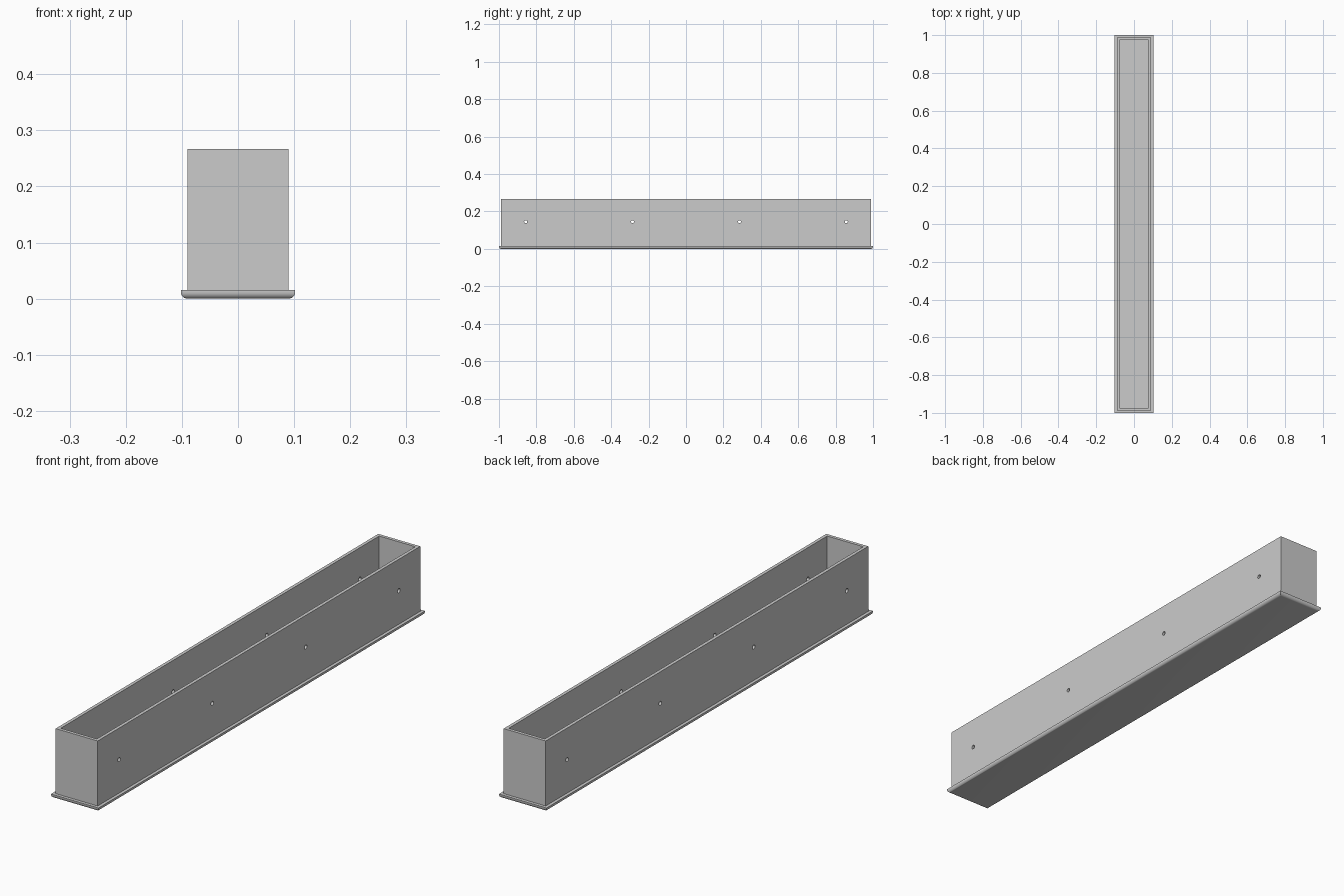
import bpy
import bmesh
import math
from mathutils import Matrix, Vector

old = bpy.data.objects.get("Cube")
if old:
    bpy.data.objects.remove(old, do_unlink=True)

grey = bpy.data.materials.new("plain grey")
grey.use_nodes = True
colour = (0.6, 0.6, 0.6, 1)
grey.diffuse_color = colour
grey.node_tree.nodes["Principled BSDF"].inputs["Base Color"].default_value = colour

BASE_H, TOP, WALL, FLOOR = 0.015, 0.267, 0.018, 0.02


def make_object(name, bm):
    bmesh.ops.recalc_face_normals(bm, faces=bm.faces)
    mesh = bpy.data.meshes.new(name)
    bm.to_mesh(mesh)
    bm.free()
    mesh.materials.append(grey)
    obj = bpy.data.objects.new(name, mesh)
    bpy.context.collection.objects.link(obj)
    return obj


def block(half_x, half_y, low, high):
    bm = bmesh.new()
    size = Matrix.Diagonal((2 * half_x, 2 * half_y, high - low, 1))
    place = Matrix.Translation((0, 0, (low + high) / 2))
    bmesh.ops.create_cube(bm, size=1, matrix=place @ size)
    return bm


def activate(obj):
    bpy.ops.object.select_all(action="DESELECT")
    obj.select_set(True)
    bpy.context.view_layer.objects.active = obj


# Base flange with a rounded underside
bm = block(0.102, 1.0, 0, BASE_H)
low_edges = [e for e in bm.edges if all(v.co.z < 0.001 for v in e.verts)]
bmesh.ops.bevel(bm, geom=low_edges, offset=0.012, segments=6,
                profile=0.5, affect="EDGES")
base = make_object("base_flange", bm)
activate(base)
bpy.ops.object.shade_smooth_by_angle(angle=math.radians(30))

# Open trough: inset the top face and push it down to the floor
bm = block(0.09, 0.988, BASE_H, TOP)
bm.faces.ensure_lookup_table()
top = max(bm.faces, key=lambda f: f.calc_center_median().z)
bmesh.ops.inset_region(bm, faces=[top], thickness=WALL)
pushed = bmesh.ops.extrude_face_region(bm, geom=[top])
verts = [g for g in pushed["geom"] if isinstance(g, bmesh.types.BMVert)]
bmesh.ops.translate(bm, verts=verts, vec=Vector((0, 0, FLOOR - TOP)))
if top.is_valid:
    bmesh.ops.delete(bm, geom=[top], context="FACES_ONLY")
trough = make_object("trough", bm)

# Screw holes through both long walls
bm = bmesh.new()
for y in (-0.857, -0.286, 0.286, 0.857):
    place = Matrix.Translation((0, y, 0.145)) @ Matrix.Rotation(math.pi / 2, 4, "Y")
    bmesh.ops.create_cone(bm, cap_ends=True, segments=16, radius1=0.008,
                          radius2=0.008, depth=0.4, matrix=place)
cutter = make_object("hole_cutter", bm)
cutter.hide_render = True
activate(trough)
cut = trough.modifiers.new("holes", "BOOLEAN")
cut.operation = "DIFFERENCE"
cut.solver = "EXACT"
cut.object = cutter
bpy.ops.object.modifier_apply(modifier=cut.name)
bpy.data.objects.remove(cutter, do_unlink=True)
bpy.ops.object.shade_smooth_by_angle(angle=math.radians(30))
